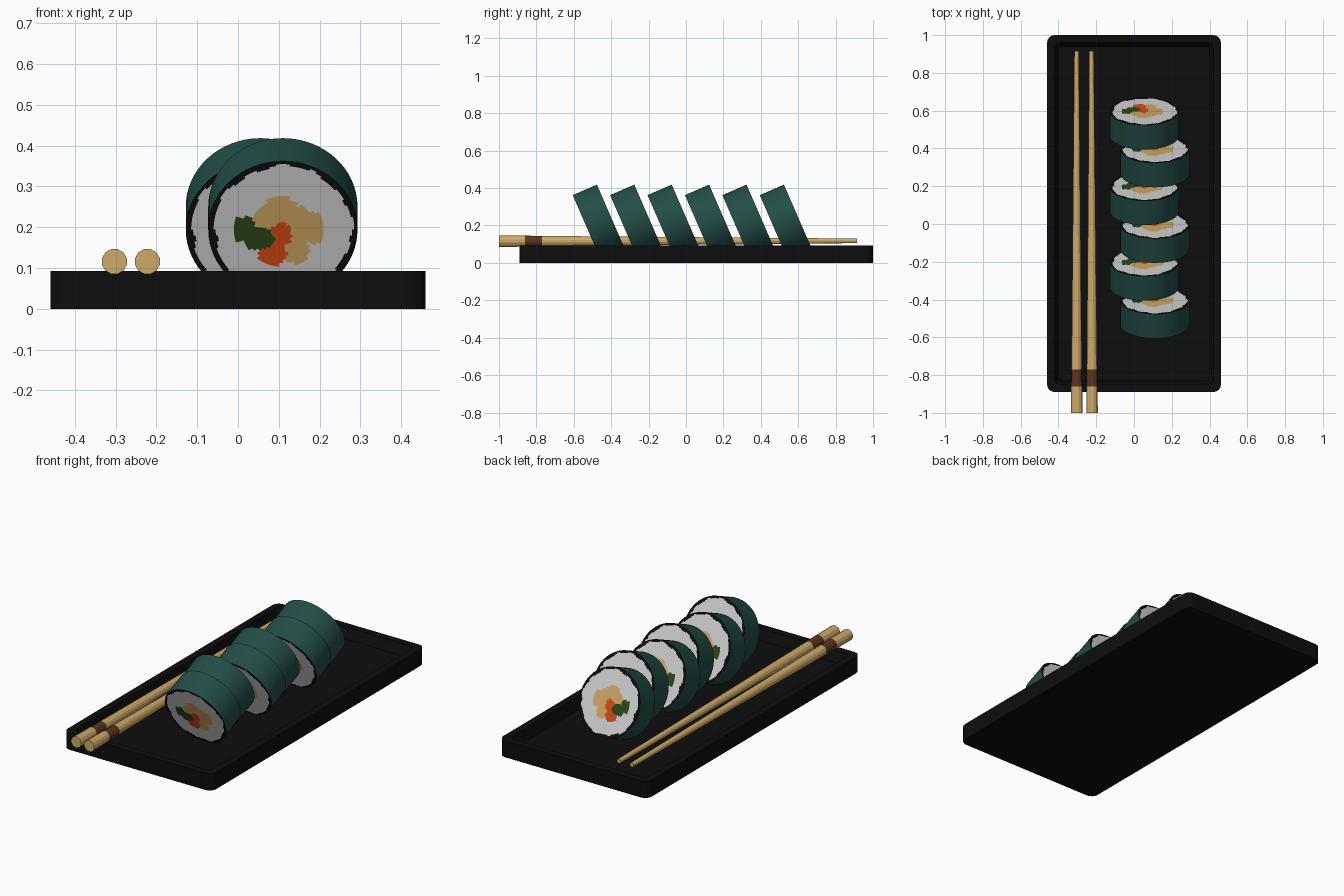
import bpy, bmesh, math
from mathutils import Matrix, Vector

if "Cube" in bpy.data.objects:
    bpy.data.objects.remove(bpy.data.objects["Cube"])


def material(name, rgb):
    m = bpy.data.materials.new(name)
    m.diffuse_color = (*rgb, 1)
    m.use_nodes = True
    m.node_tree.nodes["Principled BSDF"].inputs["Base Color"].default_value = m.diffuse_color
    return m


BLACK = material("black lacquer", (0.004, 0.004, 0.004))
NORI = material("dark green seaweed", (0.017, 0.075, 0.062))
RICE = material("rice white", (0.66, 0.66, 0.66))
TAN = material("egg tan", (0.65, 0.40, 0.13))
ORANGE = material("carrot orange", (0.70, 0.07, 0.008))
GREEN = material("cucumber green", (0.025, 0.065, 0.008))
WOOD = material("bamboo", (0.62, 0.40, 0.14))
BROWN = material("brown band", (0.11, 0.035, 0.014))


def make(name, bm, mats):
    bmesh.ops.recalc_face_normals(bm, faces=bm.faces)
    me = bpy.data.meshes.new(name)
    bm.to_mesh(me)
    bm.free()
    for m in mats:
        me.materials.append(m)
    ob = bpy.data.objects.new(name, me)
    bpy.context.collection.objects.link(ob)
    return ob


def bridge(bm, a, b, index=0):
    n = len(a)
    for i in range(n):
        f = bm.faces.new((a[i], a[(i + 1) % n], b[(i + 1) % n], b[i]))
        f.material_index = index


# Tray: rounded rectangle loops stepping up the outside, over the rim and into the recess
def rounded_loop(bm, inset, z, r):
    hx, hy, cy = 0.46 - inset, 0.945 - inset, 0.055
    loop = []
    for q, (sx, sy) in enumerate(((1, 1), (-1, 1), (-1, -1), (1, -1))):
        for k in range(5):
            a = math.radians(90 * q + 22.5 * k)
            loop.append(bm.verts.new((sx * (hx - r) + r * math.cos(a),
                                      cy + sy * (hy - r) + r * math.sin(a), z)))
    return loop


bm = bmesh.new()
loops = [rounded_loop(bm, *p) for p in ((0, 0, 0.04), (0, 0.093, 0.04),
                                        (0.04, 0.093, 0.03), (0.06, 0.035, 0.02))]
for a, b in zip(loops, loops[1:]):
    bridge(bm, a, b)
bm.faces.new(loops[0])
bm.faces.new(loops[-1])
make("tray", bm, [BLACK])

# Filling pattern on the cut ends: ellipses (centre u, centre v, radius u, radius v)
FILLINGS = (
    (5, ((-0.095, 0.0, 0.03, 0.035), (-0.06, -0.025, 0.04, 0.03))),
    (4, ((-0.005, -0.015, 0.026, 0.032), (-0.025, -0.065, 0.035, 0.032))),
    (3, ((0.0, 0.005, 0.085, 0.065), (-0.005, 0.055, 0.045, 0.033),
         (0.08, 0.005, 0.024, 0.042), (0.03, -0.055, 0.035, 0.035))),
)


def end_colour(u, v):
    for index, blobs in FILLINGS:
        if any(((u - a) / c) ** 2 + ((v - b) / d) ** 2 < 1 for a, b, c, d in blobs):
            return index
    ang = math.atan2(v, u)
    edge = 0.169 + 0.004 * math.sin(5 * ang + 1) + 0.003 * math.sin(13 * ang)
    return 2 if math.hypot(u, v) < edge else 1


# Sushi roll: axis along local y, polar grid on each end coloured by position
R, HALF, SIDES = 0.183, 0.0705, 64
RADII = [0.01 * k for k in range(1, 17)] + [0.165, 0.17, 0.175, 0.179, R]


def sushi_roll(name, location):
    bm = bmesh.new()
    rims = []
    for y in (-HALF, HALF):
        rings = []
        for r in RADII:
            rings.append([bm.verts.new((r * math.cos(2 * math.pi * i / SIDES), y,
                                        r * math.sin(2 * math.pi * i / SIDES)))
                          for i in range(SIDES)])
        bm.faces.new(rings[0])
        for a, b in zip(rings, rings[1:]):
            bridge(bm, a, b)
        rims.append(rings[-1])
    for f in bm.faces:
        c = f.calc_center_median()
        f.material_index = end_colour(c.x, c.z)
    bridge(bm, rims[0], rims[1], 0)
    bm.transform(Matrix.Translation(location) @ Matrix.Rotation(math.radians(23.5), 4, 'X'))
    ob = make(name, bm, [NORI, BLACK, RICE, TAN, ORANGE, GREEN])
    bpy.context.view_layer.objects.active = ob
    ob.select_set(True)
    bpy.ops.object.shade_smooth_by_angle(angle=math.radians(30))
    ob.select_set(False)


for i in range(6):
    sushi_roll(f"sushi_roll_{i + 1}", Vector((0.055 if i % 2 else 0.11, -0.468 + 0.2 * i, 0.2225)))


# Chopsticks: tapered twelve-sided sticks with a brown band near the handle
def chopstick(name, x0, x1):
    bm = bmesh.new()
    prev = None
    for y, r in ((-1, 0.0315), (-0.86, 0.0305), (-0.77, 0.029), (0.915, 0.0125)):
        t = (y + 1) / 1.915
        ring = [bm.verts.new((x0 + (x1 - x0) * t + r * math.cos(math.pi * (k + 0.5) / 6), y,
                              0.116 + 0.002 * t + r * math.sin(math.pi * (k + 0.5) / 6)))
                for k in range(12)]
        if prev:
            bridge(bm, prev, ring, 1 if y == -0.77 else 0)
        else:
            bm.faces.new(ring)
        prev = ring
    bm.faces.new(prev)
    make(name, bm, [WOOD, BROWN])


chopstick("chopstick_left", -0.303, -0.304)
chopstick("chopstick_right", -0.222, -0.225)
